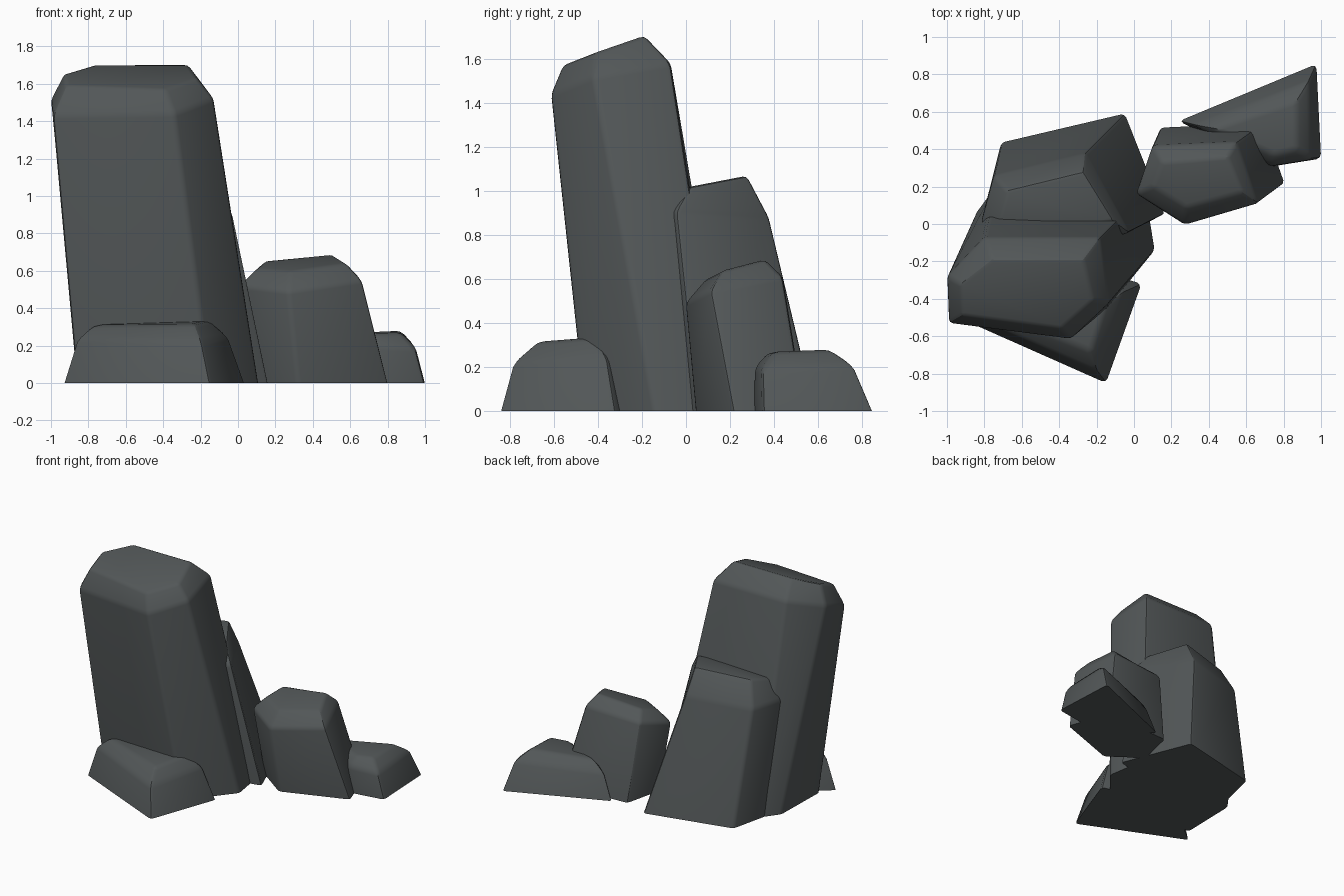
import bpy, bmesh

stone = bpy.data.materials.new("dark grey stone")
stone.diffuse_color = (0.085, 0.095, 0.097, 1)


def rock(name, base, shoulder, top, soft=0.02):
    """Leaning faceted boulder: ground outline, shoulder outline and cap, counter-clockwise."""
    bm = bmesh.new()
    loops = [[bm.verts.new(p) for p in loop]
             for loop in ([(x, y, 0) for x, y in base], shoulder, top)]
    n = len(base)
    for a, b in zip(loops, loops[1:]):
        for i in range(n):
            j = (i + 1) % n
            bm.faces.new((a[i], a[j], b[j], b[i]))
    bm.faces.new(loops[2])
    bm.faces.new(loops[0][::-1])
    bm.normal_update()
    # soften every edge that is not on the ground
    edges = [e for e in bm.edges if max(v.co.z for v in e.verts) > 0.01]
    bmesh.ops.bevel(bm, geom=edges, offset=soft, segments=2, profile=0.5,
                    affect='EDGES', clamp_overlap=True)
    bmesh.ops.recalc_face_normals(bm, faces=bm.faces)
    me = bpy.data.meshes.new(name)
    bm.to_mesh(me)
    bm.free()
    me.materials.append(stone)
    ob = bpy.data.objects.new(name, me)
    bpy.context.collection.objects.link(ob)
    bpy.ops.object.select_all(action='DESELECT')
    ob.select_set(True)
    bpy.context.view_layer.objects.active = ob
    bpy.ops.object.shade_smooth_by_angle(angle=0.5)


# tall leaning pillar
rock("tall_rock",
     [(-.86, -.40), (-.15, -.46), (.11, -.14), (.06, .17), (-.74, .20), (-.85, .05)],
     [(-.99, -.53, 1.43), (-.34, -.615, 1.44), (-.13, -.42, 1.52),
      (-.18, -.07, 1.58), (-.80, -.07, 1.58), (-1.0, -.28, 1.52)],
     [(-.92, -.49, 1.59), (-.39, -.56, 1.57), (-.22, -.41, 1.63),
      (-.27, -.19, 1.705), (-.76, -.19, 1.705), (-.93, -.32, 1.655)])

# medium rock behind it
rock("back_rock",
     [(-.50, -.10), (.165, .05), (-.05, .59), (-.71, .435), (-.78, .13)],
     [(-.50, -.20, .86), (-.025, -.045, .91), (-.26, .38, .88),
      (-.75, .26, .86), (-.82, 0, .86)],
     [(-.50, -.10, .99), (-.11, .02, 1.02), (-.27, .28, 1.07),
      (-.68, .18, 1.045), (-.73, 0, 1.0)])

# small rock on the right
rock("small_rock",
     [(.07, .22), (.32, .04), (.805, .215), (.69, .54), (.14, .515)],
     [(.01, .16, .52), (.27, -.005, .49), (.665, .11, .55), (.55, .44, .61), (.10, .42, .59)],
     [(.10, .20, .61), (.28, .09, .60), (.58, .17, .64), (.50, .36, .69), (.15, .33, .655)])

# low rock at the front
rock("front_low_rock",
     [(-.94, -.50), (-.15, -.85), (.04, -.32), (-.50, -.15)],
     [(-.865, -.49, .24), (-.195, -.79, .22), (-.05, -.36, .25), (-.50, -.22, .24)],
     [(-.78, -.46, .31), (-.23, -.68, .315), (-.15, -.43, .335), (-.50, -.30, .33)], .025)

# low rock at the back right
rock("right_low_rock",
     [(.24, .55), (.72, .305), (1.0, .35), (.975, .855)],
     [(.32, .53, .19), (.73, .31, .20), (.95, .345, .19), (.935, .765, .21)],
     [(.42, .51, .26), (.75, .37, .265), (.87, .40, .27), (.87, .66, .28)], .025)
